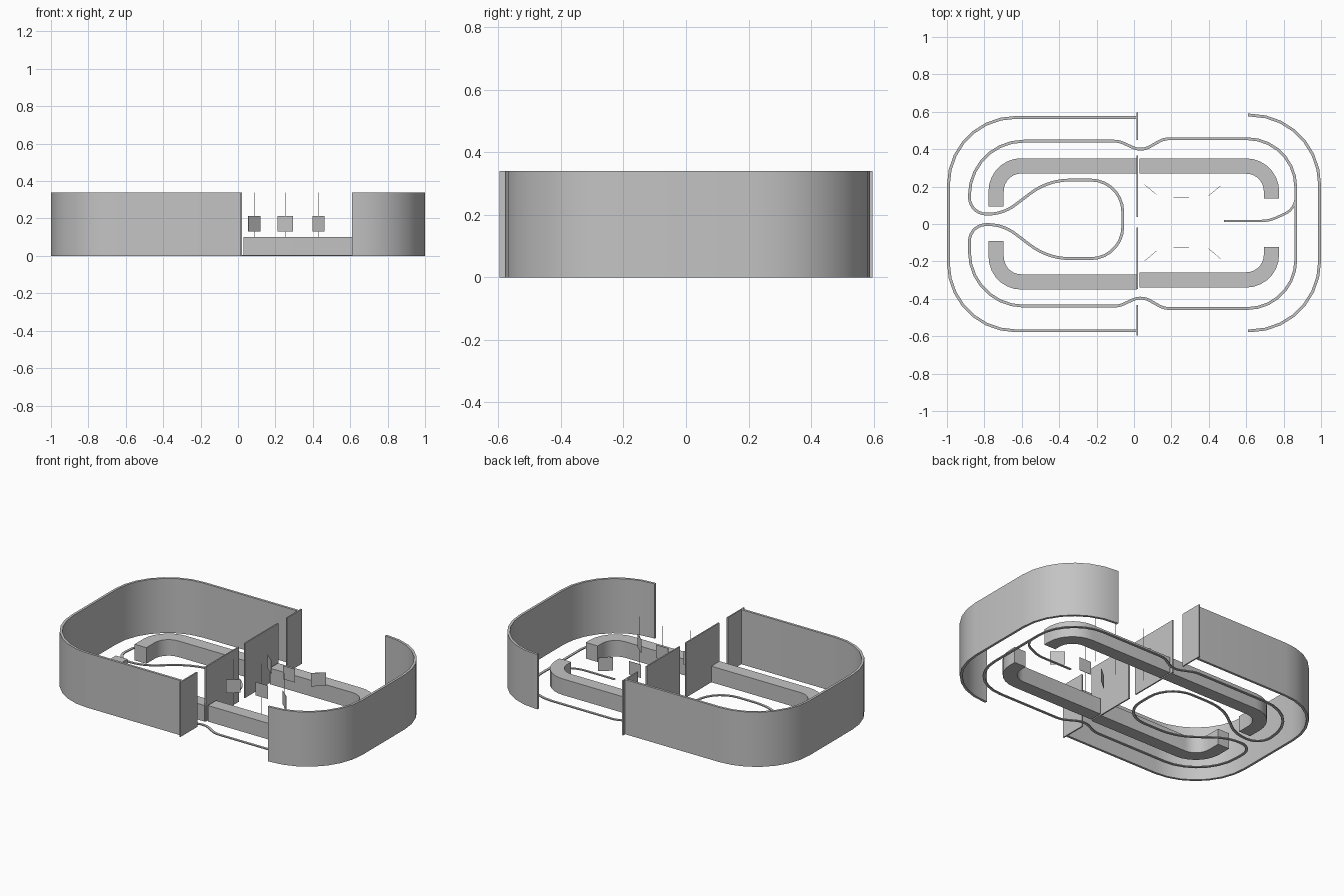
import bpy
import bmesh
from math import atan2, tan, pi
from mathutils import Vector, Matrix

cube = bpy.data.objects.get("Cube")
if cube:
    bpy.data.objects.remove(cube)

WALL_HEIGHT = 0.34
COUNTER_HEIGHT = 0.1
TRACK_HEIGHT = 0.006

grey = bpy.data.materials.new("plain grey")
grey.use_nodes = True
grey.diffuse_color = (0.55, 0.55, 0.55, 1)
grey.node_tree.nodes["Principled BSDF"].inputs["Base Color"].default_value = grey.diffuse_color


def finish(name, bm, smooth=False):
    bmesh.ops.recalc_face_normals(bm, faces=bm.faces)
    mesh = bpy.data.meshes.new(name)
    bm.to_mesh(mesh)
    bm.free()
    mesh.materials.append(grey)
    obj = bpy.data.objects.new(name, mesh)
    bpy.context.collection.objects.link(obj)
    if smooth:
        bpy.ops.object.select_all(action="DESELECT")
        obj.select_set(True)
        bpy.context.view_layer.objects.active = obj
        bpy.ops.object.shade_smooth_by_angle()
    return obj


def rounded(corners, segments=7):
    """Round each (x, y, radius) corner of a polyline with a circular arc."""
    pts = [Vector(c[:2]) for c in corners]
    path = [pts[0]]
    for i in range(1, len(pts) - 1):
        p, radius = pts[i], corners[i][2]
        d_in = (p - pts[i - 1]).normalized()
        d_out = (pts[i + 1] - p).normalized()
        turn = atan2(d_in.x * d_out.y - d_in.y * d_out.x, d_in.dot(d_out))
        start = p - d_in * radius * tan(abs(turn) / 2)
        side = Vector((-d_in.y, d_in.x)) * (radius if turn > 0 else -radius)
        centre = start + side
        for k in range(segments + 1):
            path.append(centre + Matrix.Rotation(turn * k / segments, 2) @ -side)
    path.append(pts[-1])
    return path


def ribbon(name, path, width, height):
    """Sweep an upright rectangle standing on the ground along a flat path."""
    bm = bmesh.new()
    rings = []
    for i, p in enumerate(path):
        before = (p - path[max(i - 1, 0)]).normalized()
        after = (path[min(i + 1, len(path) - 1)] - p).normalized()
        t = (before + after).normalized()
        miter = max(t.dot(before), t.dot(after))
        n = Vector((-t.y, t.x)) * width / 2 / miter
        rings.append([bm.verts.new((*(p + n * s), z))
                      for s, z in ((1, 0), (1, height), (-1, height), (-1, 0))])
    for a, b in zip(rings, rings[1:]):
        for k in range(4):
            j = (k + 1) % 4
            bm.faces.new((a[k], a[j], b[j], b[k]))
    bm.faces.new(rings[0])
    bm.faces.new(rings[-1])
    return finish(name, bm, True)


def box(name, centre, size, angle=0):
    bm = bmesh.new()
    bmesh.ops.create_cube(bm, size=1)
    bm.transform(Matrix.Translation(centre) @ Matrix.Rotation(angle, 4, "Z")
                 @ Matrix.Diagonal((*size, 1)))
    return finish(name, bm)


# Curved outer walls
for name, end, far, back, front, radius in (
        ("left_end_wall", 0.61, 0.992, 0.582, -0.571, 0.37),
        ("right_end_wall", 0.014, -0.992, 0.57, -0.571, 0.36)):
    ribbon(name, rounded([(end, back), (far, back, radius),
                          (far, front, radius), (end, front)]), 0.015, WALL_HEIGHT)

# L-shaped counters
for name, start, far, y, end in (
        ("back_right_counter", 0.015, -0.737, 0.311, 0.093),
        ("front_right_counter", 0.015, -0.737, -0.31, -0.092),
        ("back_left_counter", 0.03, 0.735, 0.31, 0.137),
        ("front_left_counter", 0.03, 0.735, -0.299, -0.123)):
    ribbon(name, rounded([(start, y), (far, y, 0.135), (far, end)]), 0.081, COUNTER_HEIGHT)

# Floor track: one half drawn, then mirrored towards the front
half = [(0.865, 0.456, 0.26), (0.16, 0.456, 0.12), (0.04, 0.388, 0.1),
        (-0.08, 0.443, 0.12), (-0.88, 0.443, 0.29), (-0.88, 0.053, 0.09),
        (-0.7, 0.053, 0.24), (-0.46, 0.235, 0.35), (-0.06, 0.235, 0.17)]
mirrored = [(x, (0.05 if y < 0.3 else 0.004) - y, r) for x, y, r in reversed(half)]
seam = [(0.865, 0)]
ribbon("floor_track", rounded(seam + half + mirrored + seam), 0.015, TRACK_HEIGHT)
ribbon("track_branch", rounded([(0.48, 0.016), (0.72, 0.016, 0.2),
                                (0.865, 0.08, 0.1), (0.865, 0.16)]), 0.013, TRACK_HEIGHT)

# Divider panels across the middle
for name, low, high in (("back_outer_divider", 0.45, 0.597),
                        ("back_inner_divider", 0.037, 0.365),
                        ("front_inner_divider", -0.347, -0.02),
                        ("front_outer_divider", -0.597, -0.432)):
    box(name, (0.018, (low + high) / 2, WALL_HEIGHT / 2), (0.008, high - low, WALL_HEIGHT))

# Hanging signs on thin poles, in two rows
for row, side, ys in (("back", 1, (0.185, 0.14, 0.177)),
                      ("front", -1, (-0.172, -0.127, -0.158))):
    for label, x, y, turn in zip(("right", "middle", "left"),
                                 (0.087, 0.253, 0.43), ys, (-1, 0, 1)):
        angle = turn * side * pi / 4.5
        box(f"{row}_{label}_sign", (x, y, 0.172), (0.083, 0.002, 0.083), angle)
        box(f"{row}_{label}_pole", (x, y, WALL_HEIGHT / 2), (0.0015, 0.0015, WALL_HEIGHT), angle)
